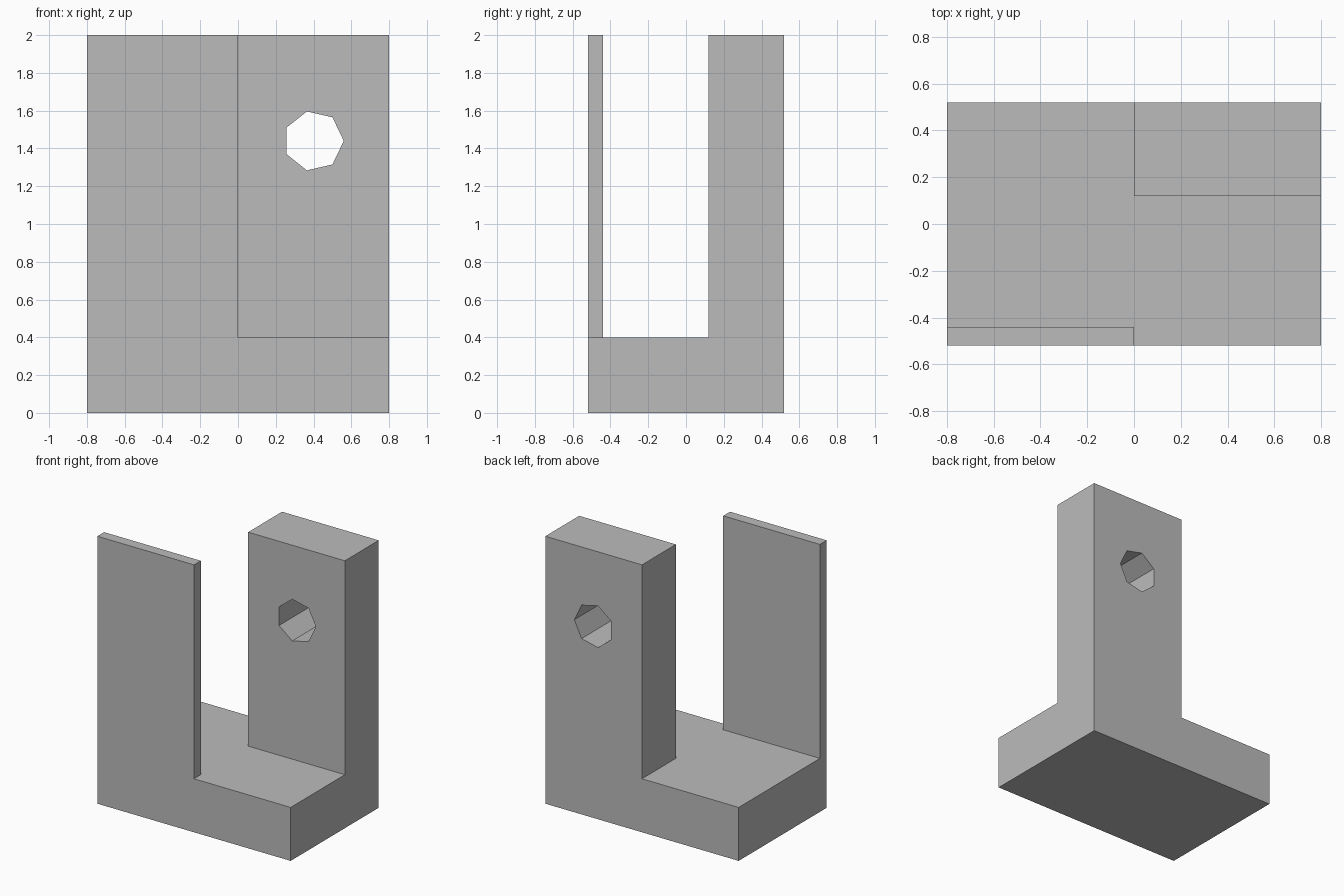
import bpy
from math import pi

default = bpy.data.objects.get("Cube")
if default:
    bpy.data.objects.remove(default, do_unlink=True)

grey = bpy.data.materials.new("plain grey")
grey.use_nodes = True
colour = (0.5, 0.5, 0.5, 1)
grey.diffuse_color = colour
grey.node_tree.nodes["Principled BSDF"].inputs["Base Color"].default_value = colour


def block(name, low, high):
    """Box between two opposite corners."""
    centre = [(a + b) / 2 for a, b in zip(low, high)]
    bpy.ops.mesh.primitive_cube_add(size=1, location=centre)
    ob = bpy.context.object
    ob.name = name
    ob.scale = [b - a for a, b in zip(low, high)]
    bpy.ops.object.transform_apply(location=True, rotation=True, scale=True)
    ob.data.materials.append(grey)
    return ob


def combine(target, tool, operation):
    """Apply a boolean, then discard the tool."""
    mod = target.modifiers.new(operation, "BOOLEAN")
    mod.operation = operation
    mod.solver = "EXACT"
    mod.object = tool
    bpy.context.view_layer.objects.active = target
    bpy.ops.object.modifier_apply(modifier=mod.name)
    bpy.data.objects.remove(tool, do_unlink=True)


W, D, H, BASE = 0.8, 0.52, 2.0, 0.4

# Base slab with a thin front plate and a thick back post on opposite halves
bracket = block("bracket", (-W, -D, 0), (W, D, BASE))
plate = block("front_plate", (-W, -D, BASE / 2), (0, -0.44, H))
post = block("back_post", (0, 0.12, BASE / 2), (W, D, H))

# Seven-sided hole through the post, one corner pointing to +x
bpy.ops.mesh.primitive_cylinder_add(vertices=7, radius=0.16, depth=1)
hole = bpy.context.object
hole.name = "hole_cutter"
hole.hide_render = True
hole.data.materials.append(grey)
hole.rotation_euler = (pi / 2, 0, 0)
for v in hole.data.vertices:  # turn the first corner from +y to +x
    v.co.x, v.co.y = v.co.y, -v.co.x
hole.location = (0.4, 0.32, 1.44)
bpy.context.view_layer.update()

combine(post, hole, "DIFFERENCE")
combine(bracket, plate, "UNION")
combine(bracket, post, "UNION")
